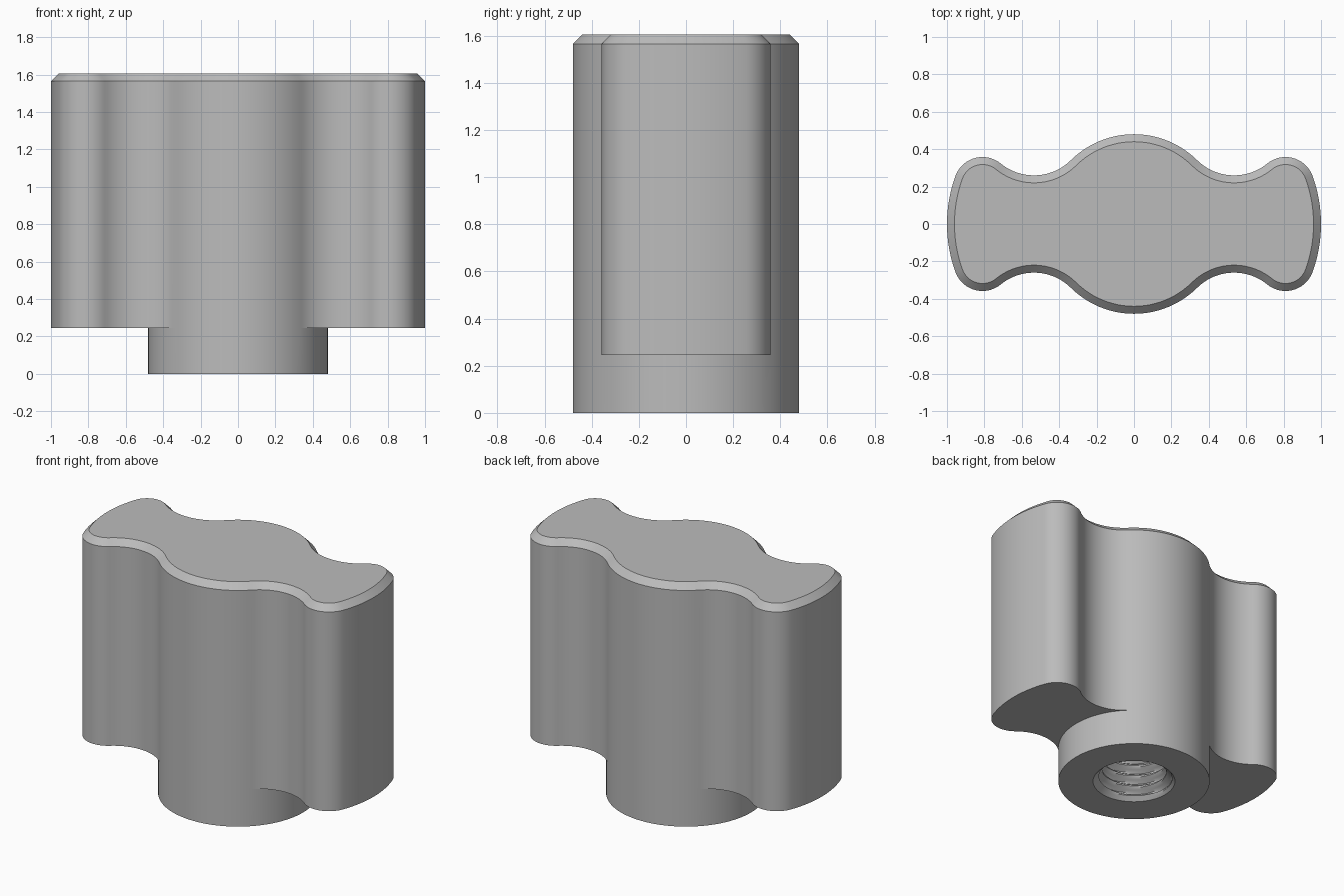
import bpy
import bmesh
import math
from mathutils import Vector

if "Cube" in bpy.data.objects:
    bpy.data.objects.remove(bpy.data.objects["Cube"], do_unlink=True)

TOP, WING_Z, CHAMFER = 1.605, 0.245, 0.04
HUB_R, BORE_R, MINOR_R = 0.48, 0.25, 0.205
PITCH, DEPTH, STEPS = 0.075, 1.05, 24

# Centres of the tangent arcs in one quarter of the outline
hub, valley = Vector((0, 0)), Vector((0.535, 0.5405))
lobe, tip = Vector((0.81, 0.204)), Vector((0.25, 0))
valley_r = valley.length - HUB_R
lobe_r = (lobe - valley).length - valley_r
tip_r = (lobe - tip).length + lobe_r


def heading(a, b):
    return math.atan2(b.y - a.y, b.x - a.x)


def arc(centre, radius, start, end, steps):
    return [centre + radius * Vector((math.cos(t), math.sin(t)))
            for t in (start + (end - start) * i / steps for i in range(steps + 1))]


def turned(points):
    return [-p for p in points]


HUB_A = heading(hub, valley)


def wing(inset):
    """Right wing outline, from the lower hub joint round to the upper one."""
    a, b = heading(tip, lobe), heading(lobe, valley)
    half = arc(tip, tip_r - inset, 0, a, 8)
    half += arc(lobe, lobe_r - inset, a, b, 20)[1:]
    half += arc(valley, valley_r + inset, b - math.pi, HUB_A - math.pi, 20)[1:]
    return [Vector((p.x, -p.y)) for p in reversed(half[1:])] + half


def outline(inset):
    side = wing(inset)[:-1]
    back = arc(hub, HUB_R - inset, HUB_A, math.pi - HUB_A, STEPS)[:-1]
    return side + back + turned(side) + turned(back)


def hub_circle(radius):
    side = arc(hub, radius, -HUB_A, HUB_A, STEPS)[:-1]
    back = arc(hub, radius, HUB_A, math.pi - HUB_A, STEPS)[:-1]
    return side + back + turned(side) + turned(back)


bm = bmesh.new()


def ring(points, z):
    return [bm.verts.new((p.x, p.y, z)) for p in points]


def join(a, b):
    for i in range(len(a)):
        j = (i + 1) % len(a)
        bm.faces.new((a[i], a[j], b[j], b[i]))


# Winged body with chamfered top
low = ring(outline(0), WING_Z)
high = ring(outline(0), TOP - CHAMFER)
crown = ring(outline(CHAMFER), TOP)
join(low, high)
join(high, crown)
bm.faces.new(crown)

# Undersides of the two wings, outside the hub
under = wing(0) + arc(hub, HUB_R, HUB_A, -HUB_A, STEPS)[1:-1]
bm.faces.new(ring(under, WING_Z))
bm.faces.new(ring(turned(under), WING_Z))

# Hub collar below the wings
foot = ring(hub_circle(HUB_R), 0)
join(foot, ring(hub_circle(HUB_R), WING_Z))


# Threaded bore with a chamfered mouth and flat end
def thread_radius(angle, z):
    phase = (z / PITCH - angle / math.tau) % 1
    wave = min(1, max(0, abs(phase - 0.5) * 2.6 - 0.2))
    return max(MINOR_R + (BORE_R - MINOR_R) * wave, BORE_R + 0.01 - z)


previous = foot
rows = round(DEPTH / PITCH * 8)
for k in range(rows + 1):
    z = DEPTH * k / rows
    points = [p * thread_radius(math.atan2(p.y, p.x), z) for p in hub_circle(1)]
    current = ring(points, z)
    join(previous, current)
    previous = current
bm.faces.new(previous)

bmesh.ops.remove_doubles(bm, verts=bm.verts[:], dist=0.0001)
bmesh.ops.recalc_face_normals(bm, faces=bm.faces[:])
mesh = bpy.data.meshes.new("wing_knob")
bm.to_mesh(mesh)
bm.free()
knob = bpy.data.objects.new("wing_knob", mesh)
bpy.context.collection.objects.link(knob)

# Plain grey finish
grey = bpy.data.materials.new("plain_grey")
grey.use_nodes = True
colour = (0.5, 0.5, 0.5, 1)
grey.diffuse_color = colour
grey.node_tree.nodes["Principled BSDF"].inputs["Base Color"].default_value = colour
mesh.materials.append(grey)

bpy.ops.object.select_all(action="DESELECT")
knob.select_set(True)
bpy.context.view_layer.objects.active = knob
bpy.ops.object.shade_smooth_by_angle(angle=math.radians(30))
